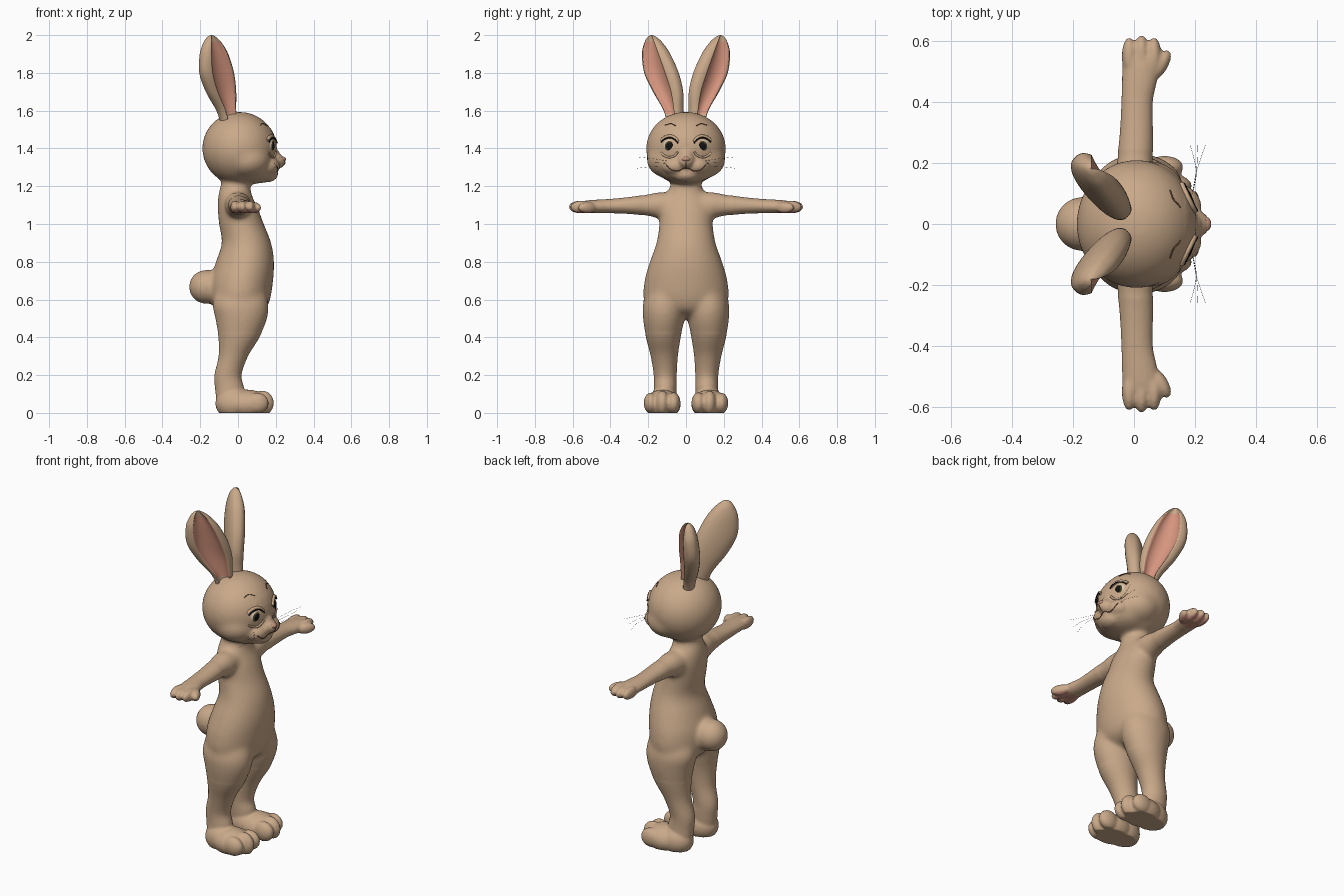
import bpy, bmesh, math
from mathutils import Vector, Matrix
from mathutils.bvhtree import BVHTree

cube = bpy.data.objects.get("Cube")
if cube:
    bpy.data.objects.remove(cube, do_unlink=True)


def material(name, r, g, b):
    m = bpy.data.materials.new(name)
    m.use_nodes = True
    m.diffuse_color = (r, g, b, 1)
    bsdf = m.node_tree.nodes["Principled BSDF"]
    bsdf.inputs["Base Color"].default_value = (r, g, b, 1)
    bsdf.inputs["Roughness"].default_value = 0.8
    return m


FUR = material("tan fur", 0.59, 0.4, 0.255)
PINK = material("ear pink", 0.67, 0.3, 0.21)
PAD = material("palm pink", 0.58, 0.28, 0.21)
NOSE = material("nose pink", 0.52, 0.27, 0.19)
WHITE = material("eye cream", 0.72, 0.6, 0.46)
IRIS = material("iris olive", 0.07, 0.06, 0.02)
BLACK = material("pupil black", 0.006, 0.006, 0.006)
BROWN = material("soft brown", 0.17, 0.085, 0.05)
GREY = material("whisker grey", 0.25, 0.22, 0.19)


def spline(keys, steps=6):
    """Catmull-Rom interpolation through rows of numbers."""
    rows = [Vector(k) for k in keys]
    out = []
    for i in range(len(rows) - 1):
        a, b = rows[max(i - 1, 0)], rows[i]
        c, d = rows[i + 1], rows[min(i + 2, len(rows) - 1)]
        for j in range(steps):
            t = j / steps
            out.append(b + (c - a) * (t / 2) + (a * 2 - b * 5 + c * 4 - d) * (t * t / 2)
                       + (b * 3 - a - c * 3 + d) * (t ** 3 / 2))
    return out + [rows[-1]]


def loft(bm, rings):
    """Skin a list of point rings and close both ends."""
    loops = [[bm.verts.new(p) for p in ring] for ring in rings]
    n = len(loops[0])
    for a, b in zip(loops, loops[1:]):
        for i in range(n):
            bm.faces.new((a[i], a[(i + 1) % n], b[(i + 1) % n], b[i]))
    bm.faces.new(loops[0])
    bm.faces.new(loops[-1])


def oval(center, u, v, n=32):
    angles = [math.tau * i / n for i in range(n)]
    return [center + u * math.cos(a) + v * math.sin(a) for a in angles]


def ball(bm, center, radii, turn=0.0):
    m = Matrix.Translation(center) @ Matrix.Rotation(turn, 4, "Z") @ Matrix.Diagonal((*radii, 1))
    bmesh.ops.create_uvsphere(bm, u_segments=32, v_segments=20, radius=1, matrix=m)


def finish(bm, name, mats):
    bmesh.ops.recalc_face_normals(bm, faces=bm.faces)
    for f in bm.faces:
        f.smooth = True
    mesh = bpy.data.meshes.new(name)
    bm.to_mesh(mesh)
    bm.free()
    for m in mats:
        mesh.materials.append(m)
    ob = bpy.data.objects.new(name, mesh)
    bpy.context.collection.objects.link(ob)
    return ob


def tubes(name, paths, radius, mat):
    curve = bpy.data.curves.new(name, "CURVE")
    curve.dimensions = "3D"
    curve.bevel_depth = radius
    curve.bevel_resolution = 2
    curve.use_fill_caps = True
    for path in paths:
        s = curve.splines.new("POLY")
        s.points.add(len(path) - 1)
        for p, co in zip(s.points, path):
            p.co = (*co, 1)
    curve.materials.append(mat)
    bpy.context.collection.objects.link(bpy.data.objects.new(name, curve))


X, Y, Z = (Vector(v) for v in ((1, 0, 0), (0, 1, 0), (0, 0, 1)))
body = bmesh.new()

# Torso: height, centre x, half depth, half width
torso = [(1.25, -.01, .072, .077), (1.2, -.014, .079, .083), (1.15, -.015, .09, .112),
         (1.08, 0, .107, .142), (1.0, .018, .119, .142), (.9, .045, .131, .157),
         (.8, .037, .154, .192), (.7, .02, .166, .22), (.6, .012, .158, .223),
         (.54, .015, .125, .17), (.5, .02, .05, .08)]
loft(body, [oval(Vector((x, 0, z)), X * d, Y * w) for z, x, d, w in spline(torso)])

# Legs: height, centre x, centre y, half depth, half width
leg = [(.74, .02, .09, .08, .06), (.68, .017, .102, .118, .085), (.58, .013, .117, .148, .11),
       (.5, .017, .118, .138, .11), (.4, .005, .12, .109, .092), (.3, -.025, .115, .078, .072),
       (.2, -.053, .11, .072, .061), (.13, -.045, .11, .077, .06), (.05, -.04, .115, .072, .062)]
# Arms: distance out, centre x, centre z, half depth, half height
arm = [(.04, 0, 1.1, .07, .06), (.14, 0, 1.1, .07, .07), (.2, .003, 1.1, .061, .058),
       (.3, .008, 1.098, .055, .045), (.4, .01, 1.095, .052, .038), (.47, .018, 1.093, .058, .036),
       (.53, .024, 1.091, .061, .033), (.56, .024, 1.09, .048, .026)]
for s in (1, -1):
    loft(body, [oval(Vector((x, s * y, z)), X * d, Y * w) for z, x, y, d, w in spline(leg)])
    loft(body, [oval(Vector((x, s * y, z)), X * d, Z * h) for y, x, z, d, h in spline(arm)])
    # Fingers and thumb
    for x, y in ((-.016, .55), (.025, .558), (.066, .55)):
        ball(body, (x, s * y, 1.09), (.024, .064, .034))
    ball(body, (.086, s * .522, 1.086), (.025, .056, .03), -s * .55)
    # Foot and toes
    ball(body, (-.02, s * .118, .05), (.1, .082, .085))
    ball(body, (.05, s * .124, .045), (.115, .096, .078))
    for x, y, h in ((.125, .066, .057), (.128, .125, .066), (.1, .187, .055)):
        ball(body, (x, s * y, .052), (.062, .037, h))
    # Cheeks and muzzle sides
    ball(body, (.05, s * .083, 1.34), (.125, .126, .1))
    ball(body, (.13, s * .055, 1.308), (.092, .08, .057))

# Skull, jaw, chin, snout, nose bridge and tail
ball(body, (.008, 0, 1.4), (.198, .212, .194))
ball(body, (.07, 0, 1.28), (.142, .14, .068))
ball(body, (.135, 0, 1.262), (.077, .077, .044))
ball(body, (.145, 0, 1.333), (.106, .06, .053))
ball(body, (.135, 0, 1.365), (.088, .055, .05))
ball(body, (-.17, 0, .667), (.091, .091, .091))

# Fuse everything into one soft skin
skin = finish(body, "body", [])
remesh = skin.modifiers.new("fuse", "REMESH")
remesh.mode = "VOXEL"
remesh.voxel_size = .0075
soften = skin.modifiers.new("soften", "SMOOTH")
soften.iterations = 4
fused = bpy.data.meshes.new_from_object(skin.evaluated_get(bpy.context.evaluated_depsgraph_get()))
skin.modifiers.clear()
skin.data = fused

# Melt the joins of hips, shoulders and cheeks further than paws and muzzle
bm = bmesh.new()
bm.from_mesh(fused)
broad = [v for v in bm.verts if v.co.z > .42 and abs(v.co.y) < .24
         and not (v.co.z > 1.2 and v.co.x > .17)]
for _ in range(24):
    bmesh.ops.smooth_vert(bm, verts=broad, factor=.5, use_axis_x=True, use_axis_y=True,
                          use_axis_z=True)
for v in bm.verts:
    v.co.z = max(v.co.z, 0)
bm.normal_update()
for f in bm.faces:
    f.smooth = True
    f.material_index = int(abs(f.calc_center_median().y) > .48 and f.normal.z < -.6)
tree = BVHTree.FromBMesh(bm)
fused.materials.clear()
fused.materials.append(FUR)
fused.materials.append(PAD)
bm.to_mesh(fused)
bm.free()


def on_face(points, lift=.001):
    """Drop (y, z) points onto the front of the face."""
    return [tree.ray_cast(Vector((1, y, z)), -X)[0] + X * lift for y, z in spline(points)]


# Ears: height, centre x, centre y, half width, half thickness
ear = [(1.52, -.045, .055, .045, .035), (1.6, -.062, .066, .058, .042), (1.7, -.09, .095, .098, .05),
       (1.8, -.113, .13, .113, .055), (1.9, -.127, .158, .09, .05), (1.96, -.135, .172, .055, .036),
       (1.99, -.139, .18, .025, .019), (2.0, -.14, .182, .004, .003)]
for s, side in ((1, "left"), (-1, "right")):
    bm = bmesh.new()
    across, out = Vector((-.71, .7 * s, 0)), Vector((.7, .71 * s, 0))
    rings = []
    for z, x, y, a, b in spline(ear):
        ring = []
        for i in range(64):
            t = math.tau * i / 64
            wave = math.sin(t)
            dip = max(0, wave - .78) / .22
            bulge = math.copysign(abs(wave) ** .8, wave)
            ring.append(Vector((x, s * y, z)) + across * (a * math.cos(t))
                        + out * (b * (bulge - dip ** .7)))
        rings.append(ring)
    loft(bm, rings)
    # Pink lining on the hollow side
    for i, f in enumerate(bm.faces):
        wave = math.sin(math.tau * (i % 64 + .5) / 64)
        f.material_index = int(wave > .79 and 1.59 < f.calc_center_median().z < 1.965)
    finish(bm, side + "_ear", [FUR, PINK])

    # Eye with the pole turned to the line of sight, so iris rings are clean
    bm = bmesh.new()
    look = Vector((.95, s * .2, -.03)).normalized()
    middle = Vector((.137, s * .074, 1.413))
    place = Matrix.Translation(middle) @ look.to_track_quat("Z", "Y").to_matrix().to_4x4()
    bmesh.ops.create_uvsphere(bm, u_segments=40, v_segments=40, radius=.056, matrix=place)
    for f in bm.faces:
        angle = (f.calc_center_median() - middle).angle(look)
        f.material_index = 2 if angle < .4 else 1 if angle < .56 else 0
    finish(bm, side + "_eye", [WHITE, IRIS, BLACK])

    # Lids, lashes, eyebrow and whiskers
    rim = [(.043, 1.428), (.06, 1.448), (.085, 1.457), (.112, 1.45), (.132, 1.434)]
    tubes(side + "_upper_lid", [on_face([(s * y, z + .008) for y, z in rim], .002)], .009, FUR)
    tubes(side + "_lashes", [on_face([(s * y, z) for y, z in rim], .009)], .0035, BLACK)
    tubes(side + "_lower_lid", [on_face([(s * y, 2.81 - z) for y, z in rim], .001)], .006, FUR)
    tubes(side + "_eyebrow", [on_face([(s * y, z) for y, z in
          ((.055, 1.52), (.08, 1.532), (.112, 1.522))])], .0025, BROWN)
    hairs = [[(.19, s * .09, 1.32 + k * .012), (.205, s * .17, 1.325 + k * .02),
              (.21 + k * .025, s * .26, 1.325 + k * .03)] for k in (-1, 0, 1)]
    tubes(side + "_whiskers", [spline(h) for h in hairs], .0005, GREY)

# Nose and smile
bm = bmesh.new()
ball(bm, (.234, 0, 1.343), (.02, .024, .014))
finish(bm, "nose", [NOSE])
smile = [(y * s, z) for s, part in ((-1, 1), (1, -1)) for y, z in
         ((.105, 1.312), (.08, 1.288), (.045, 1.28), (.015, 1.293))[::part]]
tubes("mouth", [on_face(smile), on_face([(0, 1.298), (0, 1.313), (0, 1.33)])], .0025, BROWN)
